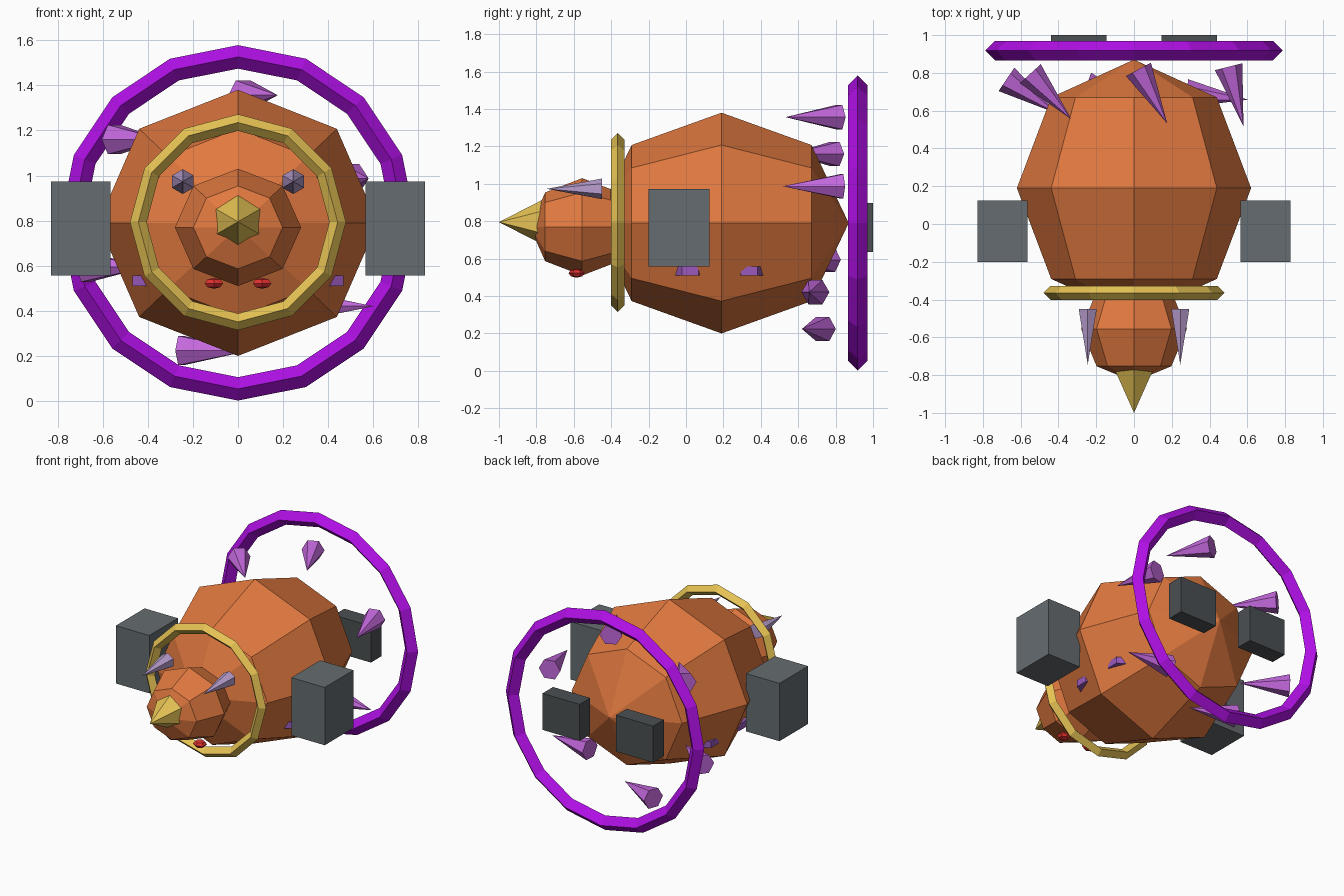
import bpy
from math import radians, sin, cos
from mathutils import Matrix

if "Cube" in bpy.data.objects:
    bpy.data.objects.remove(bpy.data.objects["Cube"])


def material(name, rgb):
    m = bpy.data.materials.new(name)
    m.diffuse_color = (*rgb, 1)
    m.use_nodes = True
    m.node_tree.nodes["Principled BSDF"].inputs["Base Color"].default_value = m.diffuse_color
    return m


ORANGE = material("orange", (0.75, 0.19, 0.05))
GOLD = material("gold", (0.80, 0.55, 0.09))
PURPLE = material("purple", (0.43, 0.005, 0.78))
VIOLET = material("violet", (0.55, 0.14, 0.72))
LAVENDER = material("lavender", (0.48, 0.34, 0.62))
PLUM = material("plum", (0.32, 0.10, 0.50))
RED = material("red", (0.75, 0.03, 0.03))
STEEL = material("steel", (0.13, 0.15, 0.16))
DARK = material("dark_steel", (0.07, 0.08, 0.085))
FORWARD = radians(90)          # turns the local z axis towards -y


def finish(name, mat):
    o = bpy.context.object
    o.name = name
    o.data.materials.append(mat)
    return o


def ball(name, mat, loc, scale, segs=8, turn=FORWARD):
    bpy.ops.mesh.primitive_uv_sphere_add(segments=segs, ring_count=4, radius=1,
                                         location=loc, rotation=(turn, 0, 0))
    finish(name, mat).scale = scale


def box(name, mat, loc, size):
    bpy.ops.mesh.primitive_cube_add(size=1, location=loc)
    finish(name, mat).scale = size


def ring(name, mat, loc, major, minor, segs):
    bpy.ops.mesh.primitive_torus_add(major_radius=major, minor_radius=minor,
                                     major_segments=segs, minor_segments=4,
                                     location=loc, rotation=(FORWARD, 0, 0))
    finish(name, mat)


def spike(name, mat, loc, radius, length, yaw=0, spin=0):
    bpy.ops.mesh.primitive_cone_add(vertices=6, radius1=radius, radius2=0,
                                    depth=length, location=loc,
                                    rotation=(FORWARD, 0, radians(yaw)))
    o = finish(name, mat)
    o.data.transform(Matrix.Rotation(radians(spin), 4, 'Z'))


# Body, head and beak (scale is local: x, world z, world y)
ball("body", ORANGE, (0, 0.19, 0.79), (0.62, 0.59, 0.68))
ball("head", ORANGE, (0, -0.555, 0.77), (0.28, 0.26, 0.28))
spike("beak", GOLD, (0, -0.88, 0.795), 0.123, 0.24)

# Collar and tail hoop
ring("collar", GOLD, (0, -0.365, 0.793), 0.442, 0.037, 12)
ring("tail_hoop", PURPLE, (0, 0.918, 0.79), 0.736, 0.052, 16)

# Mirrored parts
for side, s in (("left", -1), ("right", 1)):
    box(f"{side}_pod", STEEL, (s * 0.697, -0.038, 0.765), (0.265, 0.325, 0.415))
    box(f"{side}_thruster", DARK, (s * 0.292, 0.94, 0.765), (0.295, 0.12, 0.262))
    spike(f"{side}_horn", LAVENDER, (s * 0.245, -0.597, 0.973), 0.055, 0.295)
    ball(f"{side}_lower_lamp", RED, (s * 0.107, -0.585, 0.522), (0.047, 0.043, 0.024), 6, 0)
    # Hexagonal studs set into the lower flanks
    for n, y in (("front", 0.0225), ("rear", 0.338)):
        bpy.ops.mesh.primitive_cylinder_add(vertices=6, radius=0.087, depth=0.047,
                                            location=(s * 0.392, y, 0.534))
        finish(f"{side}_{n}_stud", PLUM)

# Tail spikes, each turned a little further than the last
for i in range(6):
    a = radians(20 + 60 * i)
    spike(f"tail_spike_{i + 1}", VIOLET,
          (0.575 * cos(a), 0.675, 0.79 + 0.575 * sin(a)), 0.075, 0.325,
          yaw=14 * (i + 1), spin=30)
